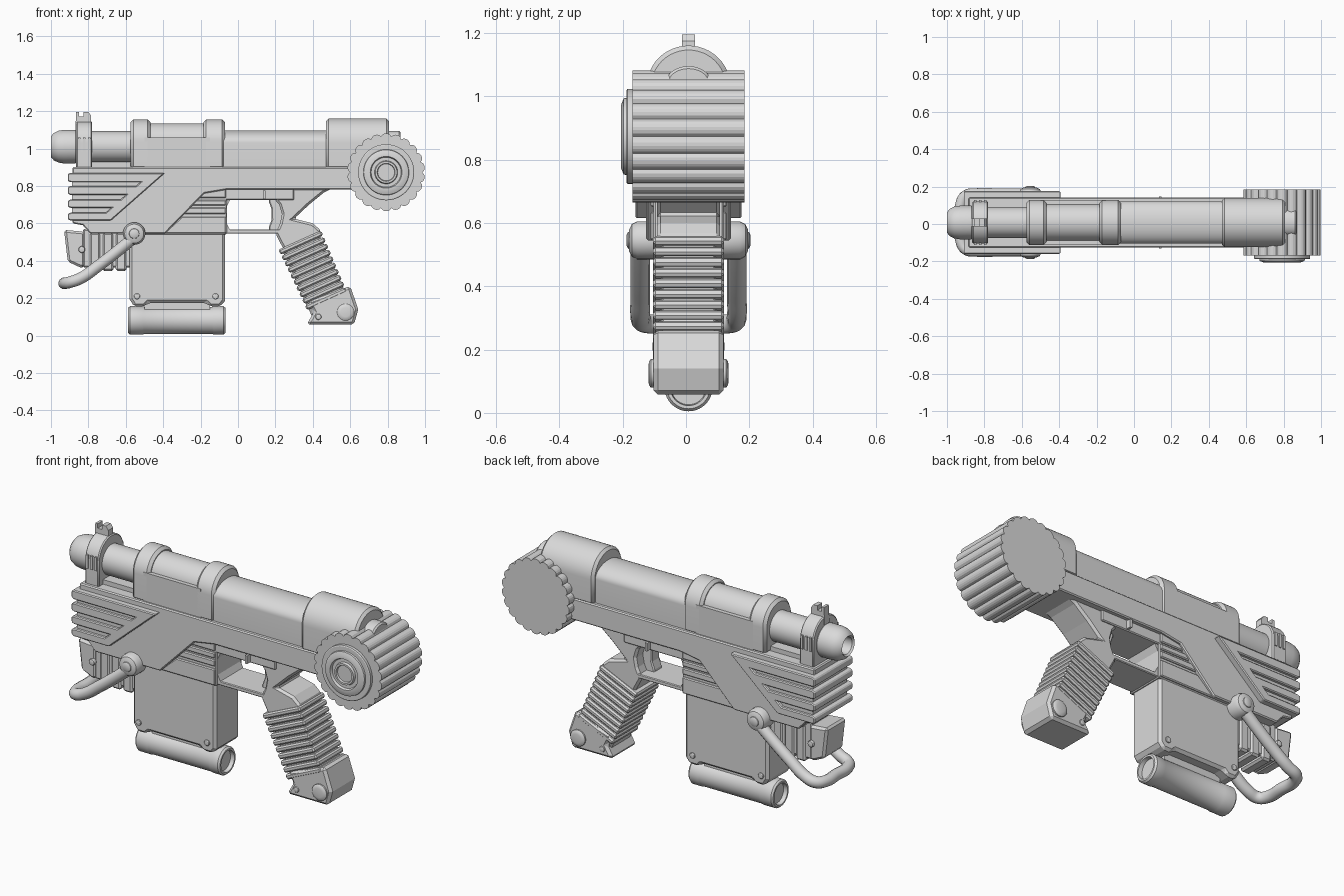
import bpy, bmesh, math
from mathutils import Vector

CY = 0.008  # y of the symmetry plane
GREY = bpy.data.materials.new("plain_grey")
GREY.diffuse_color = (0.7, 0.7, 0.7, 1)


def finish(name, bm, bevel=0.0, segs=1, smooth=True):
    bmesh.ops.recalc_face_normals(bm, faces=bm.faces)
    me = bpy.data.meshes.new(name)
    bm.to_mesh(me)
    bm.free()
    me.materials.append(GREY)
    ob = bpy.data.objects.new(name, me)
    bpy.context.collection.objects.link(ob)
    ob.location.y = CY
    if bevel:
        m = ob.modifiers.new("bevel", 'BEVEL')
        m.width, m.segments, m.limit_method, m.angle_limit = bevel, segs, 'ANGLE', math.radians(40)
    if smooth:
        bpy.ops.object.select_all(action='DESELECT')
        ob.select_set(True)
        bpy.context.view_layer.objects.active = ob
        bpy.ops.object.shade_smooth_by_angle(angle=math.radians(30))
    return ob


def loft(bm, rings):
    rings = [[bm.verts.new(p) for p in r] for r in rings]
    n = len(rings[0])
    for a, b in zip(rings, rings[1:]):
        for i in range(n):
            bm.faces.new((a[i], a[(i + 1) % n], b[(i + 1) % n], b[i]))
    bm.faces.new(rings[0])
    bm.faces.new(rings[-1])


def prism(name, pts, half, bevel=0.0):
    """Side outline (x, z) extruded symmetrically across y."""
    bm = bmesh.new()
    loft(bm, [[(x, y, z) for x, z in pts] for y in (-half, half)])
    return finish(name, bm, bevel, smooth=False)


def box(name, x0, x1, z0, z1, half, bevel=0.0):
    return prism(name, [(x0, z0), (x1, z0), (x1, z1), (x0, z1)], half, bevel=bevel)


def arch(name, x0, x1, half, z0, zs, top, bevel=0.0):
    """Straight sides from z0 to zs with an elliptical crown, run along x."""
    prof = [(-half, z0)] + [(-half * math.cos(math.pi * i / 24),
            zs + (top - zs) * math.sin(math.pi * i / 24)) for i in range(25)] + [(half, z0)]
    bm = bmesh.new()
    loft(bm, [[(x, y, z) for y, z in prof] for x in (x0, x1)])
    return finish(name, bm, bevel)


def lathe(name, prof, axis, centre, n=40):
    """Profile of (position, radius) turned about x or y; centre is the other two coordinates."""
    rings = []
    for t, r in prof:
        ring = []
        for i in range(n):
            a = 2 * math.pi * i / n
            u, v = centre[0] + r * math.cos(a), centre[1] + r * math.sin(a)
            ring.append((t, u, v) if axis == 'x' else (u, t, v))
        rings.append(ring)
    bm = bmesh.new()
    loft(bm, rings)
    return finish(name, bm)


def stud(name, x, z, r, y0, y1):
    """Domed round fastener on both sides."""
    for s, side in ((-1, "near"), (1, "far")):
        d = y1 - y0
        lathe(f"{name}_{side}", [(s * y0, r), (s * (y1 - 0.3 * d), r), (s * (y1 - 0.1 * d), r * 0.85),
              (s * y1, r * 0.55)], 'y', (x, z), 28)


# Barrel with rounded, hollow muzzle
lathe("barrel", [(-0.88, 0.083), (-0.4, 0.083)], 'x', (0, 1.01))
lathe("muzzle", [(-0.93, 0.045), (-0.99, 0.047), (-1.0, 0.055), (-0.985, 0.073), (-0.96, 0.085),
                 (-0.93, 0.09), (-0.87, 0.09), (-0.86, 0.083)], 'x', (0, 1.01))

# Front sight band, side slots and notched post
arch("sight_band", -0.865, -0.78, 0.113, 0.89, 1.03, 1.145, 0.006)
for i in range(3):
    x = -0.848 + 0.026 * i
    box(f"sight_band_rib_{i}", x - 0.007, x + 0.007, 0.985, 1.06, 0.119)
prism("sight_post", [(-0.87, 1.1), (-0.785, 1.1), (-0.785, 1.175), (-0.8, 1.195), (-0.825, 1.195),
                     (-0.825, 1.17), (-0.85, 1.17), (-0.85, 1.195), (-0.865, 1.195)], 0.021)

# Barrel sleeve with open window
arch("sleeve_front", -0.575, -0.468, 0.12, 0.89, 1.038, 1.155, 0.015)
arch("sleeve_rear", -0.185, -0.07, 0.12, 0.89, 1.038, 1.155, 0.015)
box("sleeve_sides", -0.5, -0.15, 0.89, 1.058, 0.12)
arch("sleeve_core", -0.5, -0.15, 0.1, 0.89, 1.035, 1.135)

# Rear tube, rear housing and end nub
arch("rear_tube", -0.1, 0.5, 0.113, 0.89, 1.03, 1.096)
arch("rear_housing", 0.47, 0.808, 0.132, 0.89, 1.03, 1.16, 0.014)
arch("rear_nub", 0.78, 0.87, 0.07, 0.98, 1.045, 1.095, 0.008)

# Receiver body
prism("receiver", [(-0.885, 0.9), (0.72, 0.9), (0.72, 0.78), (-0.06, 0.78), (-0.18, 0.76),
                   (-0.39, 0.545), (-0.79, 0.545), (-0.83, 0.59), (-0.885, 0.6)], 0.134, bevel=0.006)
box("receiver_rail", -0.86, -0.55, 0.89, 0.925, 0.075)

# Fore-end: slanted border and four ribs that wrap the nose


def slant(z):
    return -0.39 + (z - 0.87) * 0.29 / 0.255


prism("foreend_border", [(slant(0.87), 0.87), (slant(0.615), 0.615), (slant(0.615) - 0.075, 0.615),
                         (slant(0.87) - 0.075, 0.87)], 0.168, bevel=0.005)
prism("foreend_core", [(-0.888, 0.62), (slant(0.62) - 0.02, 0.62), (slant(0.865) - 0.02, 0.865),
                       (-0.888, 0.865)], 0.15)
for i, (a, b) in enumerate([(0.82, 0.87), (0.752, 0.8), (0.683, 0.727), (0.615, 0.657)]):
    prism(f"foreend_rib_{i}", [(-0.91, a + 0.006), (-0.895, a), (slant(a) - 0.04, a),
                               (slant(b) - 0.04, b), (-0.895, b), (-0.91, b - 0.006)], 0.168, bevel=0.005)

# Inset magazine well with steps
box("magazine_well", -0.5, -0.06, 0.54, 0.79, 0.11, 0.005)
for i, (a, b) in enumerate([(0.545, 0.635), (0.65, 0.685), (0.695, 0.725), (0.735, 0.785)]):
    prism(f"well_step_{i}", [(-0.4, a), (-0.065, a), (-0.065, b), (-0.3, b)], 0.12, bevel=0.005)

# Magazine, its screws and the canister underneath
prism("magazine", [(-0.58, 0.56), (-0.07, 0.56), (-0.07, 0.185), (-0.095, 0.155), (-0.15, 0.155),
                   (-0.17, 0.175), (-0.48, 0.175), (-0.5, 0.155), (-0.555, 0.155), (-0.58, 0.195)],
      0.105, bevel=0.018)
for x in (-0.54, -0.12):
    stud(f"magazine_screw_{int(-x * 100)}", x, 0.21, 0.016, 0.1, 0.114)
box("canister_mount", -0.5, -0.15, 0.1, 0.2, 0.045)
lathe("canister", [(-0.565, 0.055), (-0.587, 0.058), (-0.587, 0.068), (-0.578, 0.076), (-0.51, 0.076),
                   (-0.503, 0.073), (-0.137, 0.073), (-0.13, 0.076), (-0.078, 0.076), (-0.068, 0.068),
                   (-0.068, 0.058), (-0.09, 0.055)], 'x', (0, 0.081))

# Hinge block and lug under the fore-end
prism("front_lug", [(-0.93, 0.565), (-0.82, 0.555), (-0.82, 0.365), (-0.845, 0.365), (-0.91, 0.395)],
      0.085, bevel=0.012)
stud("lug_screw", -0.835, 0.46, 0.018, 0.08, 0.1)
box("lug_bracket", -0.83, -0.57, 0.365, 0.57, 0.078, 0.008)
for i, x in enumerate((-0.765, -0.695, -0.625)):
    box(f"bracket_rib_{i}", x - 0.029, x + 0.029, 0.345, 0.55, 0.086, 0.01)

# Folding front handle: bent tube on two round hinges
side = [(-0.555, 0.152, 0.525), (-0.64, 0.152, 0.455), (-0.75, 0.152, 0.37), (-0.84, 0.152, 0.307),
        (-0.9, 0.142, 0.285), (-0.925, 0.1, 0.28)]
path = [(x, -y, z) for x, y, z in side] + [(-0.927, 0, 0.28)] + side[::-1]
cu = bpy.data.curves.new("handle_path", 'CURVE')
cu.dimensions, cu.bevel_depth, cu.bevel_resolution, cu.resolution_u = '3D', 0.031, 4, 6
cu.use_fill_caps = True
sp = cu.splines.new('BEZIER')
sp.bezier_points.add(len(path) - 1)
for bp, p in zip(sp.bezier_points, path):
    bp.co = Vector(p)
    bp.handle_left_type = bp.handle_right_type = 'AUTO'
cu.materials.append(GREY)
handle = bpy.data.objects.new("front_handle", cu)
bpy.context.collection.objects.link(handle)
handle.location.y = CY
bpy.ops.object.select_all(action='DESELECT')
handle.select_set(True)
bpy.context.view_layer.objects.active = handle
bpy.ops.object.convert(target='MESH')
bpy.ops.object.shade_smooth_by_angle(angle=math.radians(40))
stud("handle_hinge", -0.555, 0.545, 0.06, 0.1, 0.188)
stud("hinge_pin", -0.555, 0.545, 0.03, 0.15, 0.196)

# Trigger frame: top strip, lower guard bar, trigger and pin
box("frame_strip", -0.07, 0.3, 0.725, 0.79, 0.11, 0.005)
box("guard_bar", -0.08, 0.24, 0.545, 0.568, 0.1, 0.004)
prism("guard_front_corner", [(-0.065, 0.56), (-0.04, 0.56), (-0.06, 0.6), (-0.06, 0.69), (-0.04, 0.73),
                             (-0.065, 0.73)], 0.1)
prism("trigger", [(0.165, 0.74), (0.165, 0.715), (0.178, 0.68), (0.18, 0.62), (0.165, 0.58),
                  (0.165, 0.56), (0.24, 0.56), (0.24, 0.74)], 0.035, bevel=0.006)
box("safety_catch", 0.135, 0.148, 0.73, 0.775, 0.14)

# Grip neck with swept tail
prism("grip_neck", [(0.2, 0.545), (0.225, 0.6), (0.235, 0.65), (0.22, 0.7), (0.19, 0.735), (0.2, 0.79),
                    (0.51, 0.79), (0.46, 0.765), (0.38, 0.7), (0.3, 0.625), (0.4, 0.6), (0.445, 0.56),
                    (0.41, 0.47), (0.25, 0.45)], 0.1, bevel=0.012)

# Grip core, angled ribs that wrap all round, and flared butt
ax, px = Vector((0.41, -0.912)), Vector((0.912, 0.41))


def across_grip(c, w, t):
    return [tuple(c + px * (s * w) + ax * (k * t)) for s, k in ((-1, -1), (1, -1), (1, 1), (-1, 1))]


prism("grip_core", across_grip(Vector((0.418, 0.315)), 0.108, 0.215), 0.099, bevel=0.02)
for i in range(10):
    c = Vector((0.336, 0.497)) + ax * (0.0365 * i)
    prism(f"grip_rib_{i}", across_grip(c, 0.125 - 0.0008 * i, 0.0145), 0.112, bevel=0.008)
prism("grip_butt", [(0.375, 0.185), (0.405, 0.125), (0.367, 0.058), (0.62, 0.058), (0.643, 0.14),
                    (0.6, 0.265)], 0.111, bevel=0.014)
stud("butt_bolt", 0.575, 0.125, 0.045, 0.1, 0.127)
stud("butt_screw", 0.43, 0.1, 0.016, 0.1, 0.117)

# Fluted drum at the rear with stepped cap
DX, DZ, LOBES = 0.792, 0.873, 22
ring = []
for i in range(LOBES * 6):
    r = 0.193 + 0.015 * abs(math.sin(math.pi * i / 6)) ** 0.6
    a = 2 * math.pi * i / (LOBES * 6)
    ring.append((DX + r * math.cos(a), DZ + r * math.sin(a)))
prism("drum", ring, 0.177)
lathe("drum_cap", [(-0.17, 0.15), (-0.193, 0.15), (-0.196, 0.145), (-0.196, 0.122), (-0.205, 0.12),
                   (-0.213, 0.1), (-0.213, 0.085), (-0.2, 0.08), (-0.2, 0.062), (-0.213, 0.058),
                   (-0.213, 0.048), (-0.203, 0.045), (-0.203, 0.02)], 'y', (DX, DZ), 48)
